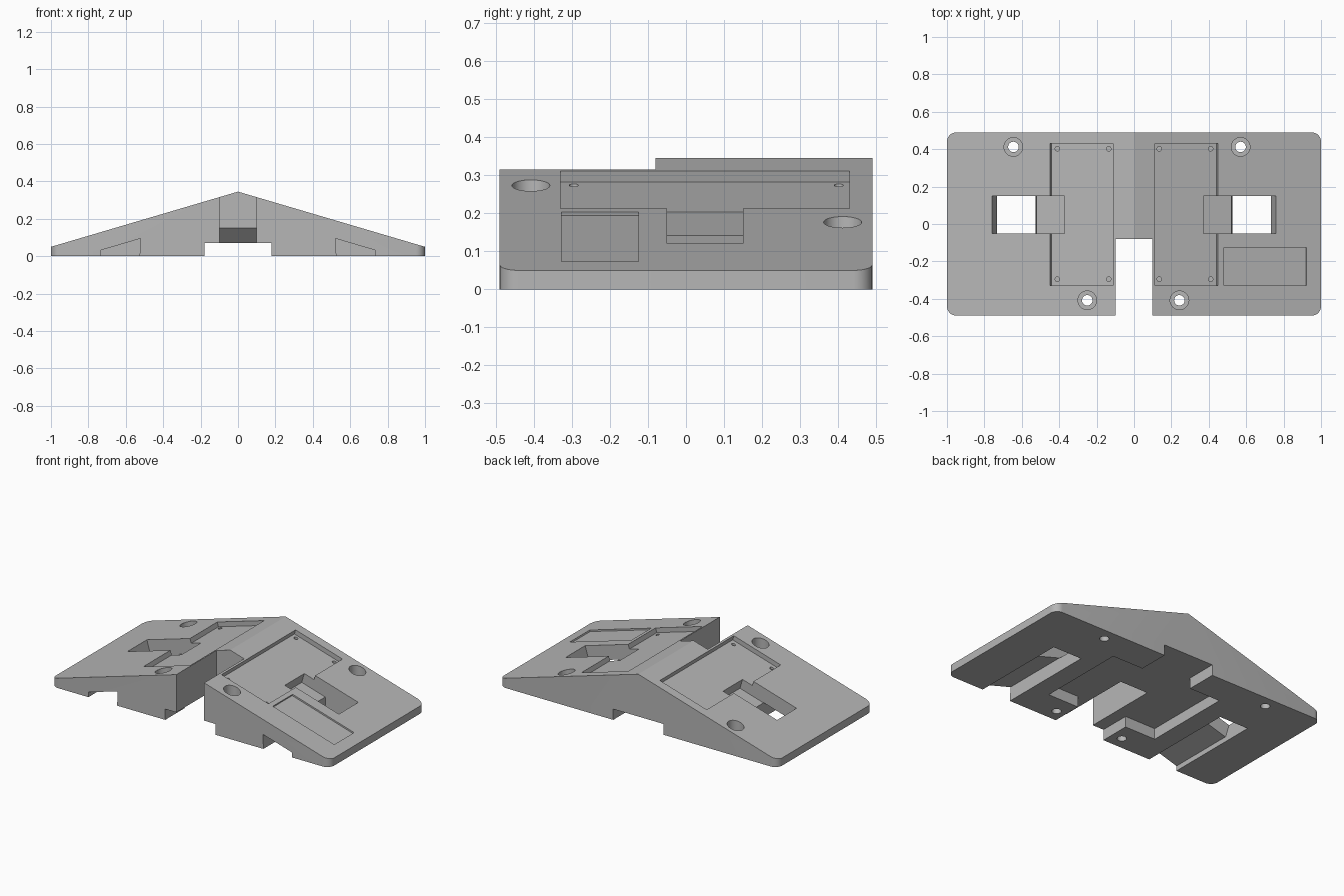
import bpy, bmesh, math
from mathutils import Vector

if "Cube" in bpy.data.objects:
    bpy.data.objects.remove(bpy.data.objects["Cube"], do_unlink=True)

RIDGE, EAVE, HALF_Y = 0.345, 0.05, 0.49
SLOPE = RIDGE - EAVE
NORMAL = Vector((SLOPE, 1)).normalized()

grey = bpy.data.materials.new("plain grey")
grey.use_nodes = True
grey.diffuse_color = (0.47, 0.47, 0.47, 1)
grey.node_tree.nodes["Principled BSDF"].inputs["Base Color"].default_value = (0.47, 0.47, 0.47, 1)


def make_object(name, bm):
    bmesh.ops.recalc_face_normals(bm, faces=bm.faces)
    mesh = bpy.data.meshes.new(name)
    bm.to_mesh(mesh)
    bm.free()
    mesh.materials.append(grey)
    obj = bpy.data.objects.new(name, mesh)
    bpy.context.collection.objects.link(obj)
    return obj


def prism(points, start, end, axis="y"):
    """Extrude an xz profile along y, or a yz profile along x."""
    bm = bmesh.new()
    place = (lambda p, t: (p[0], t, p[1])) if axis == "y" else (lambda p, t: (t, p[0], p[1]))
    face = bm.faces.new([bm.verts.new(place(p, start)) for p in points])
    moved = bmesh.ops.extrude_face_region(bm, geom=[face])["geom"]
    shift = (0, end - start, 0) if axis == "y" else (end - start, 0, 0)
    bmesh.ops.translate(bm, verts=[g for g in moved if isinstance(g, bmesh.types.BMVert)], vec=shift)
    return bm


def cut(bm):
    """Subtract a shape from the body."""
    cutter = make_object("cutter", bm)
    cutter.hide_render = True
    mod = body.modifiers.new("cut", "BOOLEAN")
    mod.operation, mod.solver, mod.object = "DIFFERENCE", "EXACT", cutter
    bpy.ops.object.modifier_apply(modifier=mod.name)
    bpy.data.objects.remove(cutter, do_unlink=True)


def roof(x, depth, side):
    """Point under the roof surface, measured square to the slope."""
    return (side * (x - NORMAL.x * depth), RIDGE - SLOPE * x - NORMAL.y * depth)


def roof_pocket(x0, x1, y0, y1, depth, side):
    pts = [roof(x0, -0.05, side), roof(x1, -0.05, side), roof(x1, depth, side), roof(x0, depth, side)]
    cut(prism(pts, y0, y1))


def box(x, y0, y1, z0, z1):
    cut(prism([(-x, z0), (x, z0), (x, z1), (-x, z1)], y0, y1))


def bore(x, y, radius, z0, z1, segments=32):
    bm = bmesh.new()
    bmesh.ops.create_cone(bm, cap_ends=True, segments=segments, radius1=radius, radius2=radius, depth=z1 - z0)
    bmesh.ops.translate(bm, verts=bm.verts, vec=(x, y, (z0 + z1) / 2))
    cut(bm)


# Gabled body with rounded vertical corners
bm = prism([(-1, 0), (1, 0), (1, EAVE), (0, RIDGE), (-1, EAVE)], -HALF_Y, HALF_Y)
corners = [e for e in bm.edges if all(abs(v.co.x) > 0.99 for v in e.verts)
           and abs(e.verts[0].co.z - e.verts[1].co.z) > 0.01]
bmesh.ops.bevel(bm, geom=corners, offset=0.05, segments=8, profile=0.5, affect="EDGES")
body = make_object("sloped_body", bm)
bpy.context.view_layer.objects.active = body
body.select_set(True)

# Underside recess and the channel running to both ends
box(0.4, -0.29, 0.29, -0.1, 0.07)
box(0.18, -0.6, 0.6, -0.1, 0.07)

# Front notch with an undercut at its inner end
cut(prism([(-0.6, -0.1), (0, -0.1), (0, 0.07), (-0.08, 0.15), (-0.08, 0.5), (-0.6, 0.5)], -0.1, 0.1, "x"))

for side in (1, -1):
    # Shallow board recess, deep connector window and cable channel
    roof_pocket(0.113, 0.45, -0.33, 0.43, 0.03, side)
    roof_pocket(0.38, 0.76, -0.05, 0.15, 0.095, side)
    cut(prism([(side * 0.53, -0.1), (side * 0.732, -0.1), (side * 0.732, RIDGE - SLOPE * 0.732 - 0.097),
               (side * 0.522, RIDGE - SLOPE * 0.522 - 0.097)], -0.6, 0.15))
    # Small blind screw holes
    for x in (0.135, 0.41):
        for y in (-0.295, 0.402):
            floor = RIDGE - SLOPE * x - 0.03
            bore(side * x, y, 0.012, floor - 0.05, floor + 0.1, 16)

# Label recess
roof_pocket(0.48, 0.922, -0.328, -0.125, 0.01, 1)

# Counterbored mounting holes
for x, y in ((-0.645, 0.412), (0.57, 0.412), (-0.25, -0.408), (0.243, -0.408)):
    bore(x, y, 0.05, 0.05, 0.5)
    bore(x, y, 0.028, -0.1, 0.5)

bpy.ops.object.shade_smooth_by_angle(angle=math.radians(30))
